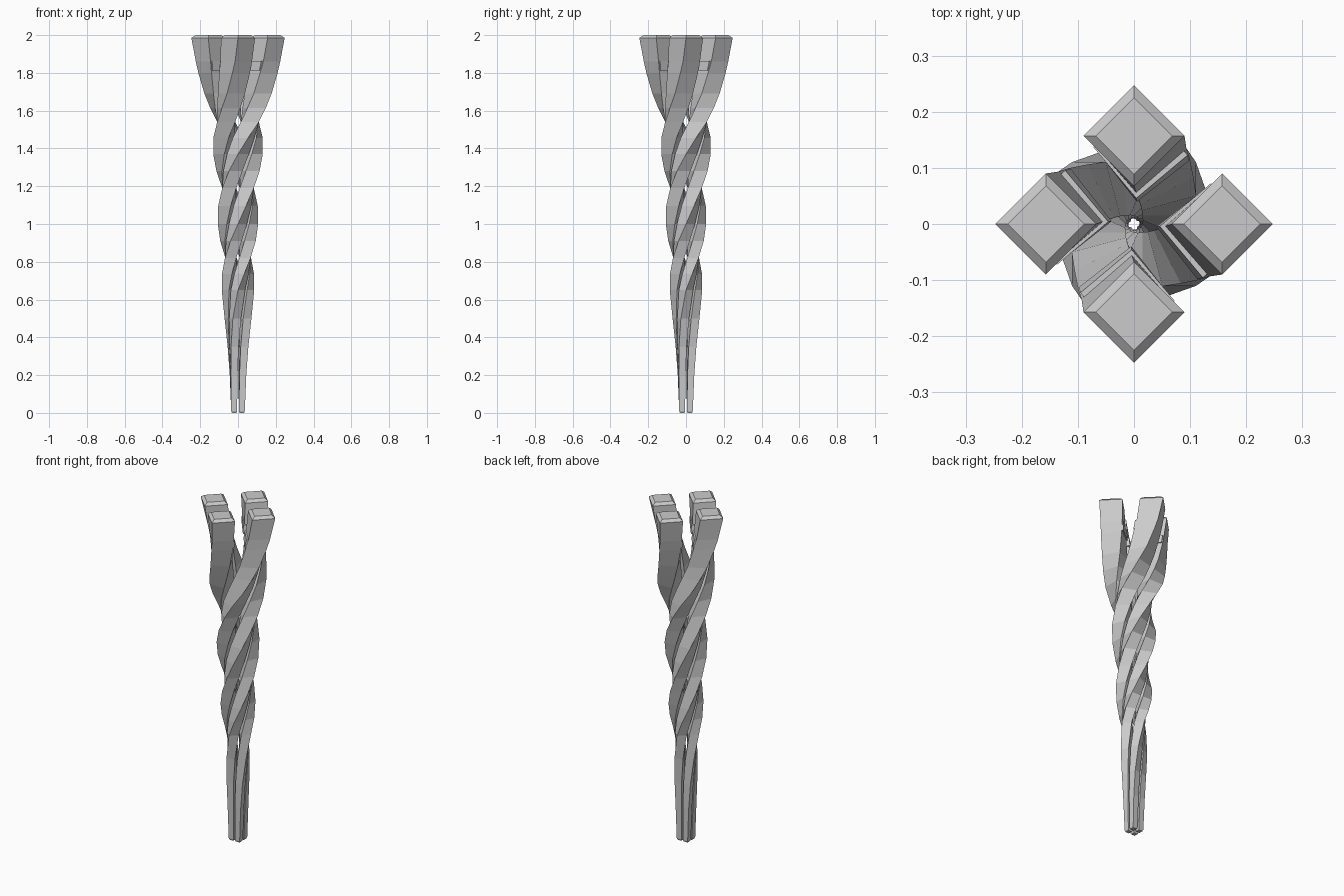
import bpy, bmesh
from math import radians, cos, sin, pi

if "Cube" in bpy.data.objects:
    bpy.data.objects.remove(bpy.data.objects["Cube"])

# z, twist angle (deg), outer corner radius, inner corner radius
KEYS = [
    (0.01, -315, 0.051, 0.007), (0.20, -311, 0.058, 0.007),
    (0.35, -304, 0.066, 0.008), (0.50, -291, 0.076, 0.009),
    (0.65, -270, 0.086, 0.010), (0.735, -249, 0.091, 0.010), (0.82, -226, 0.096, 0.011),
    (0.91, -203, 0.102, 0.011), (1.00, -180, 0.107, 0.012), (1.095, -158, 0.113, 0.012),
    (1.19, -135, 0.118, 0.013), (1.28, -113, 0.124, 0.014), (1.37, -90, 0.131, 0.015),
    (1.455, -68, 0.141, 0.017), (1.54, -45, 0.156, 0.021),
    (1.615, -30, 0.170, 0.028), (1.69, -18, 0.187, 0.037), (1.80, -8, 0.212, 0.048),
    (1.86, -4, 0.224, 0.056), (1.985, 0, 0.247, 0.067)]


def ring(bm, z, ang, outer, inner):
    """Square section with one corner pointing outward along the twist angle."""
    a, r, d = radians(ang), (outer + inner) / 2, (outer - inner) / 2
    return [bm.verts.new((r * cos(a) + d * cos(a + k * pi / 2),
                          r * sin(a) + d * sin(a + k * pi / 2), z)) for k in range(4)]


def loft(name, sections, turn):
    bm = bmesh.new()
    rings = [ring(bm, z, a + turn, o, i) for z, a, o, i in sections]
    for lo, hi in zip(rings, rings[1:]):
        for k in range(4):
            n = (k + 1) % 4
            bm.faces.new((lo[k], lo[n], hi[n], hi[k]))
    bm.faces.new(rings[0][::-1])
    bm.faces.new(rings[-1])
    bmesh.ops.recalc_face_normals(bm, faces=bm.faces[:])
    me = bpy.data.meshes.new(name)
    bm.to_mesh(me)
    bm.free()
    ob = bpy.data.objects.new(name, me)
    bpy.context.collection.objects.link(ob)


# Chamfered ends
z0, a0, o0, i0 = KEYS[0]
z1, a1, o1, i1 = KEYS[-1]
bar = [(0, a0, o0 - 0.005, i0 + 0.005)] + KEYS + [(2.0, a1, o1 - 0.022, i1 + 0.022)]
# Small raised pad on the inner faces near the top
pad = [(1.812, -7, 0.208, 0.040), (1.862, -5, 0.215, 0.046)]

for n in range(4):
    loft(f"twisted_bar_{n + 1}", bar, 90 * n)
    loft(f"inner_pad_{n + 1}", pad, 90 * n)
